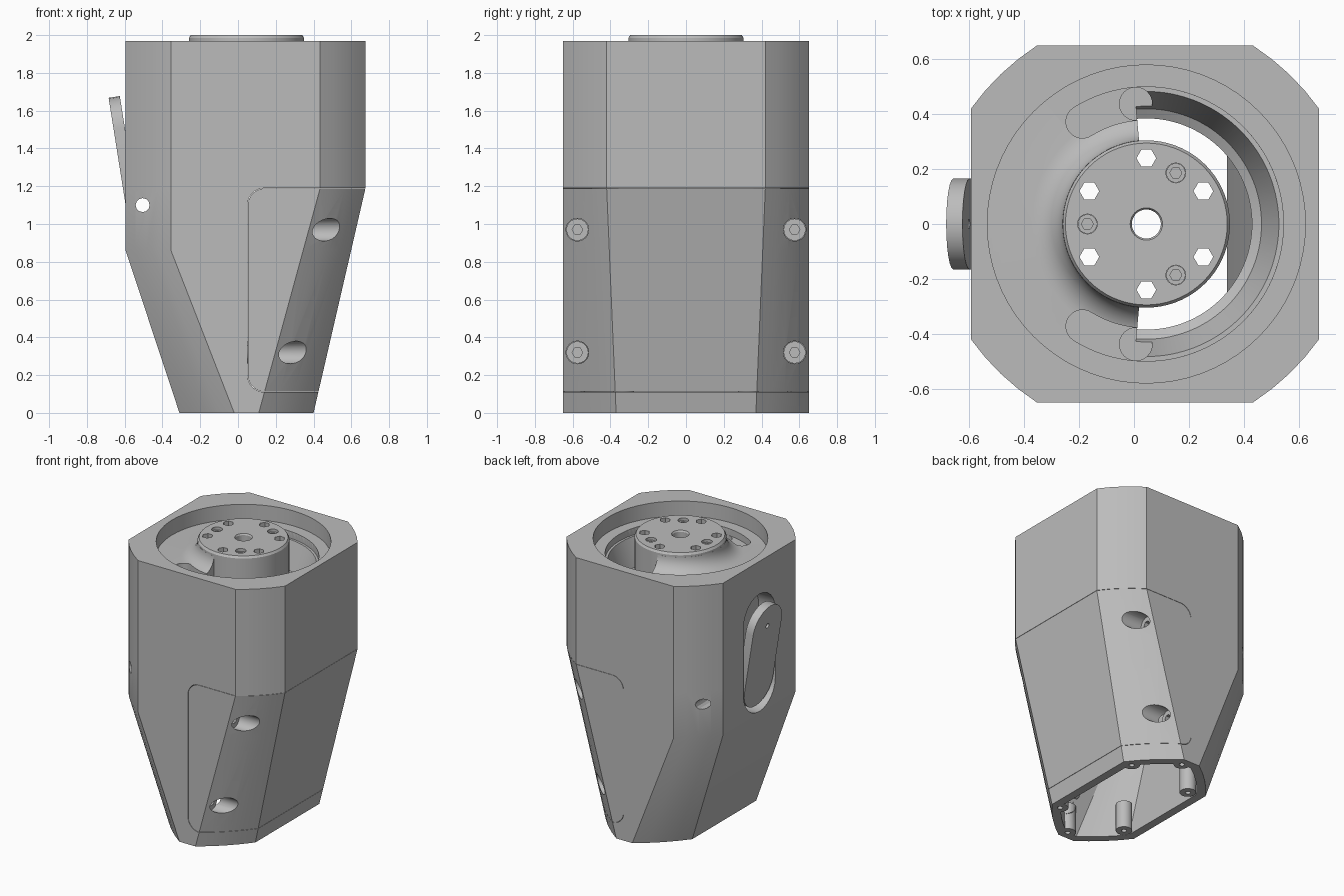
import bpy, bmesh, math
from mathutils import Matrix, Vector

cube = bpy.data.objects.get("Cube")
if cube:
    bpy.data.objects.remove(cube)

grey = bpy.data.materials.new("plain_grey")
grey.use_nodes = True
grey.diffuse_color = (0.5, 0.5, 0.5, 1)
grey.node_tree.nodes["Principled BSDF"].inputs["Base Color"].default_value = (0.5, 0.5, 0.5, 1)

CX = 0.045  # axis of the round hub


def finish(name, bm):
    bmesh.ops.remove_doubles(bm, verts=bm.verts, dist=1e-5)
    bmesh.ops.recalc_face_normals(bm, faces=bm.faces)
    mesh = bpy.data.meshes.new(name)
    bm.to_mesh(mesh)
    bm.free()
    mesh.materials.append(grey)
    obj = bpy.data.objects.new(name, mesh)
    bpy.context.collection.objects.link(obj)
    return obj


def loft(name, rings, closed=False):
    """Skin equal rings of points; cap the ends unless the rings close up."""
    bm = bmesh.new()
    rows = [[bm.verts.new(p) for p in ring] for ring in rings]
    n = len(rows[0])
    pairs = list(zip(rows, rows[1:]))
    if closed:
        pairs.append((rows[-1], rows[0]))
    else:
        bm.faces.new(rows[0])
        bm.faces.new(rows[-1])
    for a, b in pairs:
        for i in range(n):
            j = (i + 1) % n
            bm.faces.new((a[i], a[j], b[j], b[i]))
    return finish(name, bm)


def prism(name, pts, axis, lo, hi):
    place = {"x": lambda p, d: (d, *p), "y": lambda p, d: (p[0], d, p[1]),
             "z": lambda p, d: (*p, d)}[axis]
    return loft(name, [[place(p, d) for p in pts] for d in (lo, hi)])


def circle(u, v, r, n=32, turn=0.0):
    return [(u + r * math.cos(turn + math.tau * i / n),
             v + r * math.sin(turn + math.tau * i / n)) for i in range(n)]


def arc(u, v, r, a0, a1, n=12):
    return [(u + r * math.cos(math.radians(a0 + (a1 - a0) * i / n)),
             v + r * math.sin(math.radians(a0 + (a1 - a0) * i / n))) for i in range(n + 1)]


def stadium(r, lo, hi):
    return arc(0, hi - r, r, 0, 180) + arc(0, lo + r, r, 180, 360)


def lathe(name, profile, a0=0, a1=360, n=72):
    full = a1 - a0 == 360
    rings = []
    for i in range(n if full else n + 1):
        t = math.radians(a0 + (a1 - a0) * i / n)
        rings.append([(CX + r * math.cos(t), r * math.sin(t), z) for r, z in profile])
    return loft(name, rings, full)


def boolean(target, tool, op="DIFFERENCE"):
    mod = target.modifiers.new("cut", "BOOLEAN")
    mod.operation, mod.object, mod.solver = op, tool, "EXACT"
    bpy.context.view_layer.objects.active = target
    bpy.ops.object.modifier_apply(modifier=mod.name)


def cut(targets, tool):
    for t in targets:
        boolean(t, tool)
    bpy.data.objects.remove(tool)


def section(z, inset=0.0, level=None):
    """Eight-sided outline with slightly bowed corners, tapering to the foot."""
    lt, rt = min(max(z / 0.86, 0), 1), min(max(z / 1.19, 0), 1)
    xl, xr = -0.31 - 0.285 * lt + inset, 0.40 + 0.275 * rt - inset
    pts = []
    for sx, sy in ((1, 1), (-1, 1), (-1, -1), (1, -1)):
        t = rt if sx > 0 else lt
        x = xr if sx > 0 else xl
        a = Vector((x, sy * (0.37 + 0.05 * t - 0.41 * inset)))
        b = Vector((x - sx * (0.29 - 0.05 * t - 0.59 * inset), sy * (0.65 - inset)))
        bow = Vector((sx, sy)) * 0.011
        corner = [a.lerp(b, k / 4) + bow * (1 - (k / 2 - 1) ** 2) for k in range(5)]
        pts += corner if sx * sy > 0 else corner[::-1]
    h = z if level is None else level
    return [(p.x, p.y, h) for p in pts]


# Housing shell
housing = loft("housing", [section(z) for z in (0, 0.86, 1.19, 1.97)])

# Hollow inside, leaving screw bosses around the foot
cavity = loft("cavity_cutter", [section(0, 0.06, -0.05), section(0, 0.06), section(0.86, 0.15),
                                section(1.19, 0.15), section(1.5, 0.15)])
foot_holes = [(x, s * y) for x, y in ((0.33, 0.37), (0.08, 0.59), (-0.19, 0.33)) for s in (1, -1)]
for x, y in foot_holes:
    cut([cavity], prism("boss", circle(x, y, 0.055, 24), "z", -0.2, 0.2))
cut([housing], cavity)
for x, y in foot_holes:
    cut([housing], prism("foot_hole", circle(x, y, 0.018, 16), "z", -0.1, 0.15))

# Round pocket in the top, with a fillet rising to the hub
FLOOR = 1.86
fillet = arc(0.42, FLOOR + 0.115, 0.115, 270, 180, 8)
cut([housing], lathe("pocket_cutter", [(0, 2.1), (0.58, 2.1), (0.58, FLOOR)] + fillet
                     + [(0.303, 1.4), (0, 1.4)]))

# Shallow curved track and the deep sloping trench on one half
cut([housing], lathe("track_cutter", [(0.38, 1.9), (0.50, 1.9), (0.50, 1.81), (0.38, 1.81)],
                     -122, 122))
cut([housing], lathe("trench_cutter", [(0.29, 2.05), (0.50, 2.05), (0.50, FLOOR), (0.42, 1.62),
                                       (0.385, 1.6), (0.385, 1.35), (0.29, 1.35)], -95, 95))
for s in (1, -1):
    for angle, low in ((122, 1.81), (95, 1.65)):
        t = math.radians(s * angle)
        end = circle(CX + 0.44 * math.cos(t), 0.44 * math.sin(t), 0.0599)
        cut([housing], prism("track_end", end, "z", low, 1.92))

# Hub with centre bore, hexagonal holes and three socket screws
hub = lathe("hub", [(0, 1.42), (0.305, 1.42), (0.305, 1.985), (0.295, 2.0), (0, 2.0)])
cut([hub], prism("bore", circle(CX, 0, 0.053), "z", 1.3, 2.1))
cut([hub], lathe("bore_chamfer", [(0, 2.01), (0.065, 2.01), (0.05, 1.985), (0, 1.985)], n=32))
for k in range(6):
    t = math.radians(30 + 60 * k)
    hole = circle(CX + 0.24 * math.cos(t), 0.24 * math.sin(t), 0.036, 6, math.pi / 6 * (k % 2 * 0))
    cut([hub], prism("hex_hole", hole, "z", 1.3, 2.1))
for k in range(3):
    t = math.radians(60 + 120 * k)
    x, y = CX + 0.215 * math.cos(t), 0.215 * math.sin(t)
    cut([hub], prism("screw_hole", circle(x, y, 0.036, 24), "z", 1.85, 2.1))
    screw = prism("hub_screw", circle(x, y, 0.035, 24), "z", 1.84, 1.98)
    cut([screw], prism("socket", circle(x, y, 0.022, 6), "z", 1.92, 2.1))

# Lever slot, tilted lever and its cross pin hole
cut([housing], prism("slot_cutter", stadium(0.185, 0.87, 1.73), "x", -1, -0.46))
lever = prism("lever", stadium(0.165, -0.2, 0.575), "x", 0, 0.06)
cut([lever], prism("lever_hole", circle(0, 0.42, 0.018, 12), "x", -0.1, 0.2))
lever.data.transform(Matrix.Translation((-0.595, 0, 1.1)) @ Matrix.Rotation(math.radians(-9), 4, "Y"))
cut([housing, lever], prism("pin_hole", circle(-0.505, 1.1, 0.037, 12), "y", -1, 1))

# Counterbores in the sloping corners, each with a socket screw
for z, x in ((0.97, 0.453), (0.32, 0.272)):
    for y in (0.575, -0.575):
        cut([housing], prism("counterbore", circle(y, z, 0.06), "x", x - 0.14, 1))
        screw = prism("cover_screw", circle(y, z, 0.058), "x", x - 0.25, x - 0.08)
        cut([screw], prism("socket", circle(y, z, 0.028, 6), "x", x - 0.13, 1))


# Split off the service cover with a hairline seam
def cover_outline(gap):
    r, left, low, high = 0.09, 0.05 + gap, 0.11 + gap, 1.19 - gap
    return ([(1, low), (1, high)] + arc(left + r, high - r, r, 90, 180, 8)
            + arc(left + r, low + r, r, 180, 270, 8))


cover = housing.copy()
cover.data = housing.data.copy()
cover.name = "service_cover"
bpy.context.collection.objects.link(cover)
inner = prism("cover_shape", cover_outline(0.002), "y", -1, 1)
boolean(cover, inner, "INTERSECT")
bpy.data.objects.remove(inner)
cut([housing], prism("cover_gap", cover_outline(0), "y", -1, 1))

# Smooth the round surfaces, keep the hard edges
bpy.ops.object.select_all(action="DESELECT")
for obj in bpy.context.collection.objects:
    if obj.type == "MESH" and grey.name in obj.data.materials:
        obj.select_set(True)
        bpy.context.view_layer.objects.active = obj
bpy.ops.object.shade_smooth_by_angle(angle=math.radians(25))
